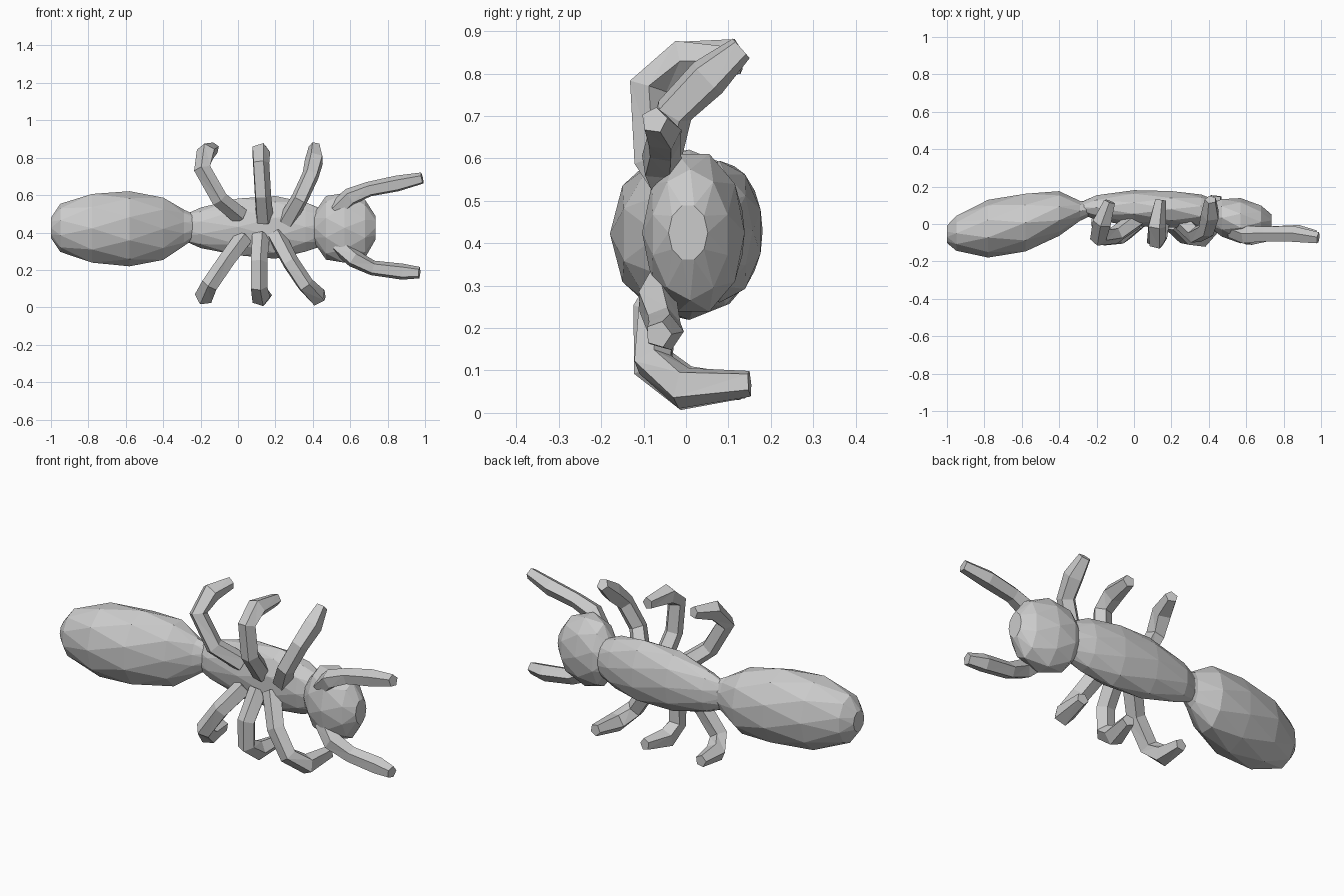
import bpy, bmesh
from math import sin, cos, pi
from mathutils import Vector


def loft(name, rings, stagger):
    """Join rings of points into a closed, flat-shaded triangulated skin."""
    bm = bmesh.new()
    loops = [[bm.verts.new(p) for p in ring] for ring in rings]
    n = len(loops[0])
    for i, (a, b) in enumerate(zip(loops, loops[1:])):
        for k in range(n):
            m = (k + 1) % n
            if stagger and i % 2:
                bm.faces.new((a[k], b[k], b[m]))
                bm.faces.new((a[k], b[m], a[m]))
            else:
                bm.faces.new((a[k], b[k], a[m]))
                bm.faces.new((a[m], b[k], b[m]))
    bm.faces.new(loops[0])
    bm.faces.new(loops[-1][::-1])
    bmesh.ops.recalc_face_normals(bm, faces=bm.faces)
    mesh = bpy.data.meshes.new(name)
    bm.to_mesh(mesh)
    bm.free()
    obj = bpy.data.objects.new(name, mesh)
    bpy.context.collection.objects.link(obj)
    return obj


def body(name, stations, n=10):
    """Stations: x, y low, y high, z low, z high. Odd rings turn half a step."""
    rings = []
    for i, (x, y0, y1, z0, z1) in enumerate(stations):
        turn = (i % 2) * pi / n
        ring = []
        for k in range(n):
            t = 2 * pi * k / n + turn
            ring.append((x, (y0 + y1) / 2 + (y1 - y0) / 2 * 1.03 * cos(t),
                         (z0 + z1) / 2 + (z1 - z0) / 2 * 1.03 * sin(t)))
        rings.append(ring)
    return loft(name, rings, True)


def limb(name, path, radii, n=5):
    """Tapered bent tube along a path."""
    pts = [Vector(p) for p in path]
    rings = []
    side = Vector((1, 0, 0.2))
    for i, p in enumerate(pts):
        d = (pts[min(i + 1, len(pts) - 1)] - pts[max(i - 1, 0)]).normalized()
        u = side - d * side.dot(d)
        if u.length < 0.3:
            u = Vector((0, 1, 0)) - d * d.y
        u.normalize()
        side = u
        v = d.cross(u)
        rings.append([p + radii[i] * (u * cos(2 * pi * k / n) + v * sin(2 * pi * k / n))
                      for k in range(n)])
    return loft(name, rings, False)


# Abdomen
body("abdomen", [
    (-1.00, -0.10, -0.01, 0.37, 0.48),
    (-0.95, -0.145, 0.045, 0.30, 0.55),
    (-0.78, -0.175, 0.125, 0.235, 0.61),
    (-0.58, -0.15, 0.165, 0.225, 0.615),
    (-0.40, -0.06, 0.172, 0.25, 0.59),
    (-0.29, 0.015, 0.125, 0.33, 0.52),
    (-0.20, 0.06, 0.11, 0.39, 0.48)])

# Thorax
body("thorax", [
    (-0.30, 0.06, 0.11, 0.36, 0.49),
    (-0.20, 0.02, 0.155, 0.32, 0.53),
    (0.00, -0.01, 0.178, 0.275, 0.585),
    (0.20, -0.02, 0.178, 0.265, 0.59),
    (0.36, -0.02, 0.155, 0.295, 0.565),
    (0.48, 0.00, 0.11, 0.34, 0.51)])

# Head
body("head", [
    (0.41, -0.02, 0.11, 0.34, 0.51),
    (0.47, -0.07, 0.135, 0.26, 0.59),
    (0.57, -0.10, 0.135, 0.235, 0.615),
    (0.68, -0.08, 0.10, 0.27, 0.57),
    (0.735, -0.04, 0.05, 0.36, 0.49)])

# Legs, from hip to foot
legs = {
    "upper_rear_leg": [(0.01, 0.02, 0.49), (-0.10, -0.06, 0.58), (-0.19, -0.07, 0.74),
                       (-0.17, 0.01, 0.83), (-0.13, 0.12, 0.85)],
    "upper_middle_leg": [(0.14, 0.01, 0.47), (0.13, -0.08, 0.60), (0.12, -0.09, 0.77),
                         (0.12, -0.01, 0.83), (0.14, 0.13, 0.83)],
    "upper_front_leg": [(0.26, 0.01, 0.46), (0.33, -0.06, 0.58), (0.39, -0.03, 0.71),
                        (0.41, 0.05, 0.79), (0.41, 0.13, 0.86)],
    "lower_rear_leg": [(0.03, 0.02, 0.37), (-0.06, -0.06, 0.25), (-0.15, -0.07, 0.12),
                       (-0.18, 0.0, 0.06), (-0.18, 0.13, 0.06)],
    "lower_middle_leg": [(0.12, 0.01, 0.38), (0.11, -0.08, 0.24), (0.11, -0.08, 0.11),
                         (0.12, 0.0, 0.055), (0.15, 0.14, 0.065)],
    "lower_front_leg": [(0.20, 0.01, 0.39), (0.28, -0.07, 0.24), (0.36, -0.08, 0.12),
                        (0.42, -0.01, 0.06), (0.44, 0.15, 0.07)]}
for name, path in legs.items():
    limb(name, path, (0.05, 0.047, 0.047, 0.052, 0.032))

# Antennae
limb("upper_antenna", [(0.53, -0.03, 0.52), (0.60, -0.06, 0.59), (0.70, -0.055, 0.63),
                       (0.85, -0.055, 0.66), (0.985, -0.075, 0.69)],
     (0.05, 0.05, 0.042, 0.045, 0.032))
limb("lower_antenna", [(0.54, -0.03, 0.33), (0.62, -0.07, 0.26), (0.72, -0.055, 0.21),
                       (0.88, -0.05, 0.19), (0.97, -0.065, 0.185)],
     (0.05, 0.05, 0.042, 0.045, 0.032))
